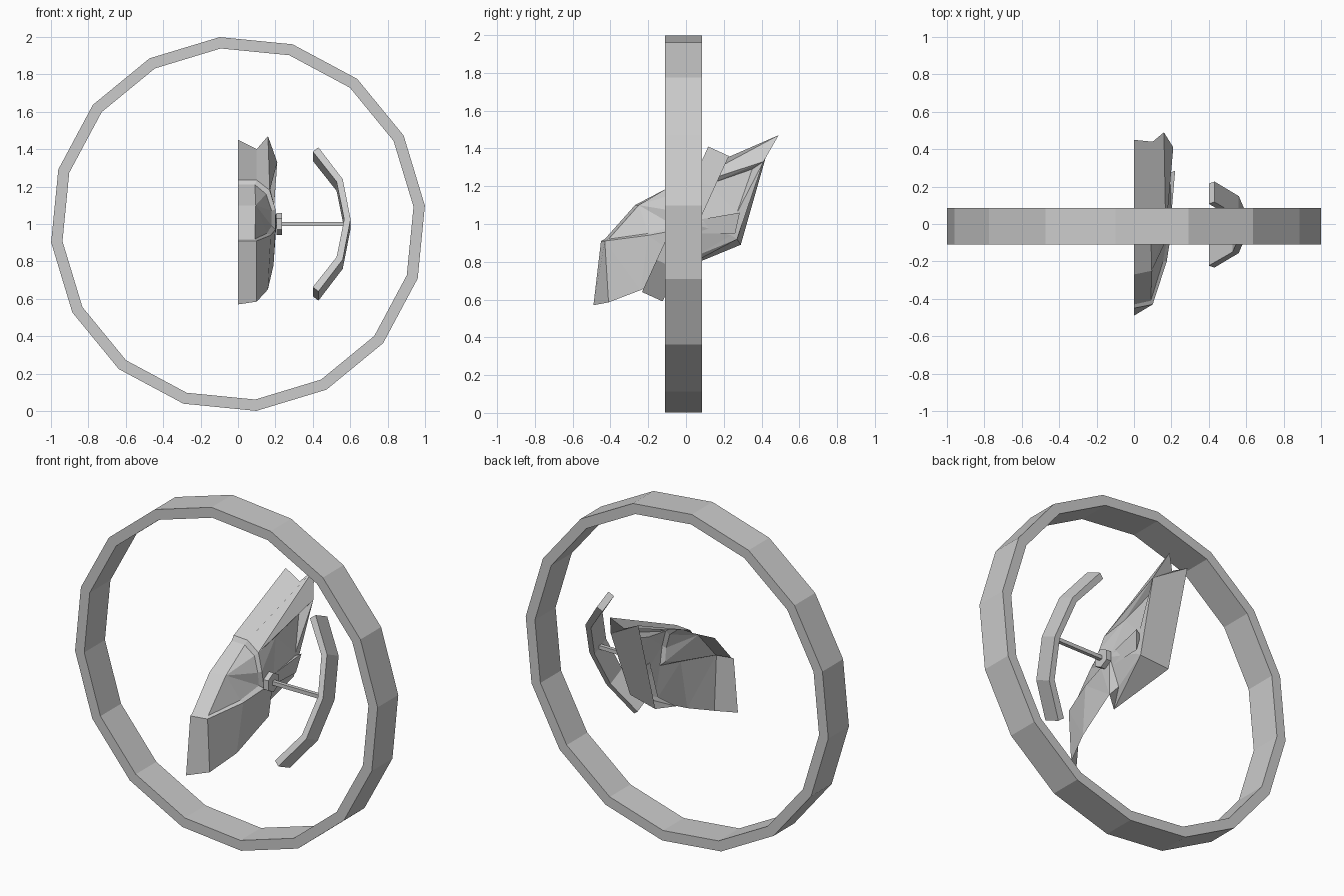
import bpy, bmesh, math
from mathutils import Matrix, Vector

if "Cube" in bpy.data.objects:
    bpy.data.objects.remove(bpy.data.objects["Cube"])

grey = bpy.data.materials.new("grey")
grey.diffuse_color = (0.6, 0.6, 0.6, 1)
grey.use_nodes = True
grey.node_tree.nodes["Principled BSDF"].inputs["Base Color"].default_value = grey.diffuse_color


def make(name, verts, faces, fix=True):
    bm = bmesh.new()
    vs = [bm.verts.new(v) for v in verts]
    for f in faces:
        bm.faces.new([vs[i] for i in f])
    if fix:
        bmesh.ops.recalc_face_normals(bm, faces=bm.faces)
    me = bpy.data.meshes.new(name)
    bm.to_mesh(me)
    bm.free()
    me.materials.append(grey)
    ob = bpy.data.objects.new(name, me)
    bpy.context.collection.objects.link(ob)
    return ob


def part(name, points, faces):
    """Open sheet of named points, one word per face."""
    keys = list(points)
    return make(name, points.values(), [[keys.index(k) for k in f.split()] for f in faces])


def rod(name, x0, x1, r, sides, turn=0):
    vs = [(x, r * math.cos(a), 1 + r * math.sin(a)) for x in (x0, x1)
          for a in [turn + math.tau * i / sides for i in range(sides)]]
    fs = [(i, (i + 1) % sides, sides + (i + 1) % sides, sides + i) for i in range(sides)]
    fs += [range(sides), range(sides, 2 * sides)]
    return make(name, vs, fs)


# Outer ring: sixteen flat segments with a rectangular section
N = 16
section = [(1.004, -0.11), (1.004, 0.085), (0.943, 0.085), (0.943, -0.11)]
ring = []
for i in range(N):
    a = math.radians(5.6) + math.tau * i / N
    ring += [(r * math.cos(a), y, 1 + r * math.sin(a)) for r, y in section]
make("outer_ring", ring, [(4 * i + j, 4 * i + (j + 1) % 4,
                           4 * ((i + 1) % N) + (j + 1) % 4, 4 * ((i + 1) % N) + j)
                          for i in range(N) for j in range(4)])

# Side bow: bent bar tilted about the x axis
outer = [(0.43, -0.423), (0.56, -0.236), (0.602, 0), (0.56, 0.236), (0.43, 0.423)]
inner = [(0.40, -0.398), (0.527, -0.222), (0.568, 0), (0.527, 0.222), (0.40, 0.398)]
tilt = Matrix.Rotation(math.radians(-24.5), 3, 'X')
bow = []
for o, n in zip(outer, inner):
    for (x, v), w in ((o, -0.06), (o, 0.06), (n, 0.06), (n, -0.06)):
        bow.append(tilt @ Vector((x, w, v)) + Vector((0, -0.003, 1)))
make("side_bow", bow, [(4 * i + j, 4 * i + (j + 1) % 4, 4 * i + 4 + (j + 1) % 4, 4 * i + 4 + j)
                       for i in range(4) for j in range(4)] + [(0, 1, 2, 3), (16, 17, 18, 19)])

# Axle and hub
rod("axle", 0.23, 0.57, 0.016, 4, math.pi / 4)
rod("hub", 0.205, 0.235, 0.058, 6, math.pi / 6)

# Half helmet shell, open along x = 0
P = {
    # jaw
    "a0": (0, -.49, .57), "a1": (.10, -.41, .585), "a2": (.16, -.24, .65), "a3": (.19, .02, .78),
    "b0": (0, -.45, .91), "b1": (.10, -.43, .91), "b2": (.175, -.2, .94), "b3": (.20, -.04, .97),
    # brow
    "e0": (0, -.04, 1.235), "e1": (.10, -.05, 1.235), "e2": (.17, -.05, 1.18), "e3": (.20, -.06, 1.08),
    # crest
    "c0": (0, .45, 1.45), "c1": (.10, .44, 1.40), "c2": (.16, .49, 1.47), "c3": (.21, .41, 1.33),
    # recessed cheek panel
    "p0": (.16, .35, 1.29), "p1": (.19, .27, 1.06), "p2": (.185, .24, .94), "p3": (.15, .05, .83),
    "h": (.205, .04, 1.0), "p4": (.165, .12, 1.21),
    # back wall and lower edge
    "r0": (0, .29, .89), "r1": (.18, .27, .92), "m": (.10, -.05, .75),
}
part("helmet_shell", P, [
    "a0 a1 b1 b0", "a1 a2 b1", "a2 b2 b1", "a2 a3 b2", "a3 b3 b2", "a3 h b3",
    "e0 e1 c1 c0", "e1 e2 c2 c1", "e2 c3 c2", "e2 p4 c3", "p4 p0 c3",
    "e2 e3 p4", "e3 h p4", "e3 b3 h", "p4 h p1", "p4 p1 p0", "h p2 p1", "h p3 p2", "h a3 p3",
    "p0 p1 c3", "p1 p2 r1", "p1 r1 c3", "c0 c1 c3", "c1 c2 c3", "c0 c3 r1 r0",
    "p2 p3 r1", "p3 m r1", "m r0 r1", "p3 a3 m",
])

# Rim around the face opening, leading back to the visor
V = {k: P[k] for k in ("e0", "e1", "e2", "e3", "b3", "b2", "b1", "b0")}
V.update({
    "v0": (0, -.06, 1.21), "v1": (.09, -.065, 1.21), "v2": (.15, -.06, 1.16), "v3": (.18, -.07, 1.07),
    "w3": (.18, -.06, .99), "w2": (.155, -.2, .95), "w1": (.09, -.41, .92), "w0": (0, -.43, .92),
    "m0": (0, -.27, 1.10), "m1": (.095, -.25, 1.10),
})
part("face_rim", V, ["e0 e1 v1 v0", "e1 e2 v2 v1", "e2 e3 v3 v2", "e3 b3 w3 v3",
                     "b3 b2 w2 w3", "b2 b1 w1 w2", "b1 b0 w0 w1"])

# Faceted visor
part("visor", V, ["v0 v1 m1 m0", "m0 m1 w1 w0", "v1 v2 m1", "v2 v3 m1", "v3 w3 m1",
                  "w3 w2 m1", "w2 w1 m1"])

# Small ear fin behind the hub
F = {"t": (.20, .05, 1.02), "u": (.22, .285, 1.06), "l": (.20, .26, .95), "s": (.19, .06, .95),
     "i": (.18, .27, 1.04)}
part("ear_fin", F, ["t u l s", "t i u", "u i l"])

# Drop unused points left by shared point sets
for ob in bpy.data.objects:
    bm = bmesh.new()
    bm.from_mesh(ob.data)
    bmesh.ops.delete(bm, geom=[v for v in bm.verts if not v.link_faces], context='VERTS')
    bm.to_mesh(ob.data)
    bm.free()
